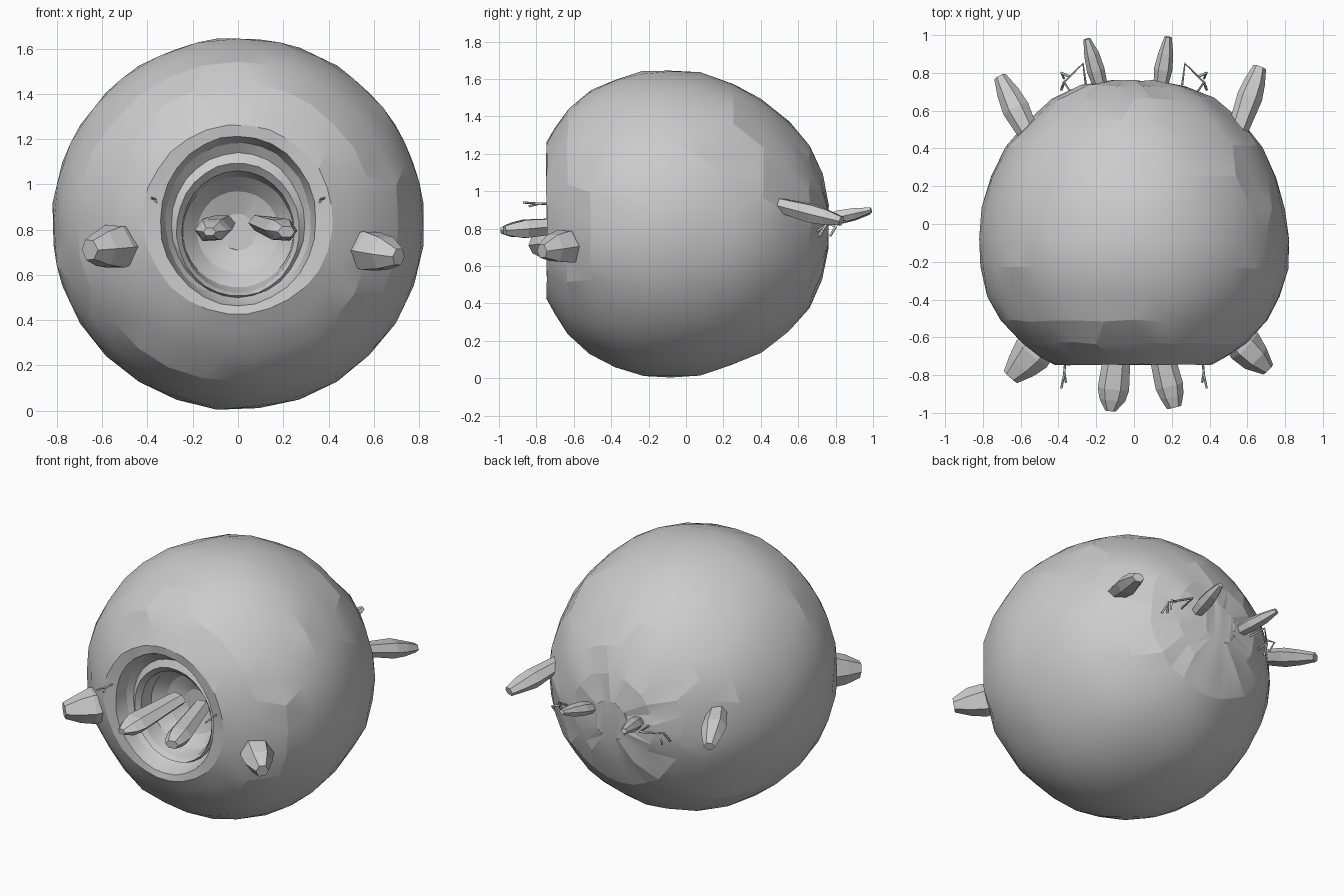
import bpy, bmesh, math, random
from mathutils import Vector

random.seed(4)
cube = bpy.data.objects.get("Cube")
if cube:
    bpy.data.objects.remove(cube)

stone = bpy.data.materials.new("pale grey")
stone.use_nodes = True
GREY = (0.6, 0.6, 0.6, 1)
stone.diffuse_color = GREY
stone.node_tree.nodes["Principled BSDF"].inputs["Base Color"].default_value = GREY


def add_mesh(name, bm):
    bmesh.ops.recalc_face_normals(bm, faces=bm.faces)
    mesh = bpy.data.meshes.new(name)
    bm.to_mesh(mesh)
    bm.free()
    mesh.materials.append(stone)
    obj = bpy.data.objects.new(name, mesh)
    bpy.context.collection.objects.link(obj)
    return obj


def bridge(bm, rings):
    """Join successive rings of vertices with quads."""
    for a, b in zip(rings, rings[1:]):
        n = len(a)
        for i in range(n):
            j = (i + 1) % n
            bm.faces.new((a[i], a[j], b[j], b[i]))


def body():
    """Rounded shell turned about y, with a stepped mouth bowl in front."""
    # each ring: y, radius, centre height, roughness
    profile = [
        (0.76, 0.12, 0.81, 0.004), (0.73, 0.28, 0.81, 0.008), (0.66, 0.43, 0.81, 0.008),
        (0.55, 0.56, 0.81, 0.008), (0.41, 0.675, 0.815, 0.008), (0.25, 0.755, 0.82, 0.008),
        (0.08, 0.805, 0.825, 0.007), (-0.08, 0.822, 0.825, 0.004), (-0.23, 0.818, 0.828, 0.005),
        (-0.38, 0.775, 0.83, 0.007), (-0.51, 0.71, 0.835, 0.008), (-0.63, 0.6, 0.84, 0.008),
        (-0.70, 0.5, 0.845, 0.006), (-0.745, 0.42, 0.845, 0.003),
        (-0.74, 0.375, 0.84, 0.003), (-0.66, 0.35, 0.835, 0.003), (-0.63, 0.32, 0.82, 0.002),
        (-0.65, 0.295, 0.80, 0.002), (-0.62, 0.27, 0.79, 0.001),
        (-0.52, 0.245, 0.79, 0.001), (-0.45, 0.18, 0.79, 0.001), (-0.41, 0.08, 0.79, 0.001)]
    bm = bmesh.new()
    sides = 28
    rings = []
    for k, (y, r, zc, rough) in enumerate(profile):
        ring = []
        for i in range(sides):
            a = math.tau * (i + 0.5 * (k % 2)) / sides
            rr = r + random.uniform(-rough, rough)
            wide = 0.92 if -0.75 < y < -0.6 and r < 0.38 else 1
            ring.append(bm.verts.new((rr * wide * math.cos(a),
                                      y + random.uniform(-rough, rough),
                                      zc + rr * math.sin(a))))
        rings.append(ring)
    bridge(bm, rings)
    bm.faces.new(rings[0])
    bm.faces.new(rings[-1])
    bmesh.ops.triangulate(bm, faces=bm.faces)
    obj = add_mesh("body", bm)
    bpy.context.view_layer.objects.active = obj
    obj.select_set(True)
    bpy.ops.object.shade_smooth_by_angle(angle=math.radians(12))
    obj.select_set(False)


def crystal(name, base, tip, width, height, widest=0.55, blunt=0.3):
    """Faceted six-sided spur from base to tip."""
    base, tip = Vector(base), Vector(tip)
    axis = (tip - base).normalized()
    side = axis.cross(Vector((0, 0, 1))).normalized()
    up = side.cross(axis)
    bm = bmesh.new()
    rings = []
    for t, s in ((0, 0.7), (widest, 1), ((1 + widest) / 2, 0.82), (1, blunt)):
        ring = []
        for i in range(6):
            a = math.tau * i / 6
            wob = s * random.uniform(0.9, 1.06)
            ring.append(bm.verts.new(base.lerp(tip, t)
                                     + side * (width / 2 * wob * math.cos(a))
                                     + up * (height / 2 * wob * math.sin(a))))
        rings.append(ring)
    bridge(bm, rings)
    bm.faces.new(rings[0])
    bm.faces.new(rings[-1])
    add_mesh(name, bm)


def wire(name, paths, radius):
    """Thin bent twigs, several paths in one object."""
    curve = bpy.data.curves.new(name, "CURVE")
    curve.dimensions = "3D"
    curve.bevel_depth = radius
    curve.bevel_resolution = 0
    curve.use_fill_caps = True
    for pts in paths:
        line = curve.splines.new("POLY")
        line.points.add(len(pts) - 1)
        for p, co in zip(line.points, pts):
            p.co = (*co, 1)
    curve.materials.append(stone)
    bpy.context.collection.objects.link(bpy.data.objects.new(name, curve))


body()

# spurs in the mouth
crystal("right_mouth_spur", (-0.07, -0.5, 0.83), (-0.125, -0.99, 0.79), 0.17, 0.11, 0.76, 0.35)
crystal("left_mouth_spur", (0.10, -0.5, 0.83), (0.215, -0.97, 0.79), 0.16, 0.11, 0.76, 0.5)

# side fins in front and behind
crystal("right_front_fin", (-0.43, -0.56, 0.735), (-0.655, -0.81, 0.71), 0.21, 0.22, 0.5, 0.45)
crystal("left_front_fin", (0.46, -0.52, 0.73), (0.71, -0.77, 0.68), 0.2, 0.2, 0.5, 0.4)
crystal("right_back_fin", (-0.54, 0.44, 0.93), (-0.71, 0.78, 0.84), 0.14, 0.11, 0.5, 0.5)
crystal("left_back_fin", (0.53, 0.44, 0.94), (0.665, 0.83, 0.84), 0.14, 0.11, 0.6, 0.5)

# slim tail spurs
crystal("right_tail_spur", (-0.165, 0.68, 0.83), (-0.25, 0.98, 0.89), 0.1, 0.08, 0.45, 0.4)
crystal("left_tail_spur", (0.135, 0.68, 0.83), (0.18, 0.99, 0.90), 0.1, 0.08, 0.45, 0.4)

# twigs on both sides
for label, s in (("right", -1), ("left", 1)):
    wire(label + "_front_twig",
         [[(s * 0.36, -0.68, 0.93), (s * 0.37, -0.80, 0.935), (s * 0.385, -0.87, 0.94)],
          [(s * 0.37, -0.78, 0.935), (s * 0.36, -0.84, 0.92)]], 0.006)
    wire(label + "_back_twig",
         [[(s * 0.25, 0.70, 0.83), (s * 0.27, 0.85, 0.84), (s * 0.37, 0.75, 0.82),
           (s * 0.33, 0.69, 0.78)],
          [(s * 0.34, 0.78, 0.82), (s * 0.385, 0.80, 0.81), (s * 0.37, 0.77, 0.76)],
          [(s * 0.37, 0.75, 0.82), (s * 0.385, 0.71, 0.76)]], 0.007)
